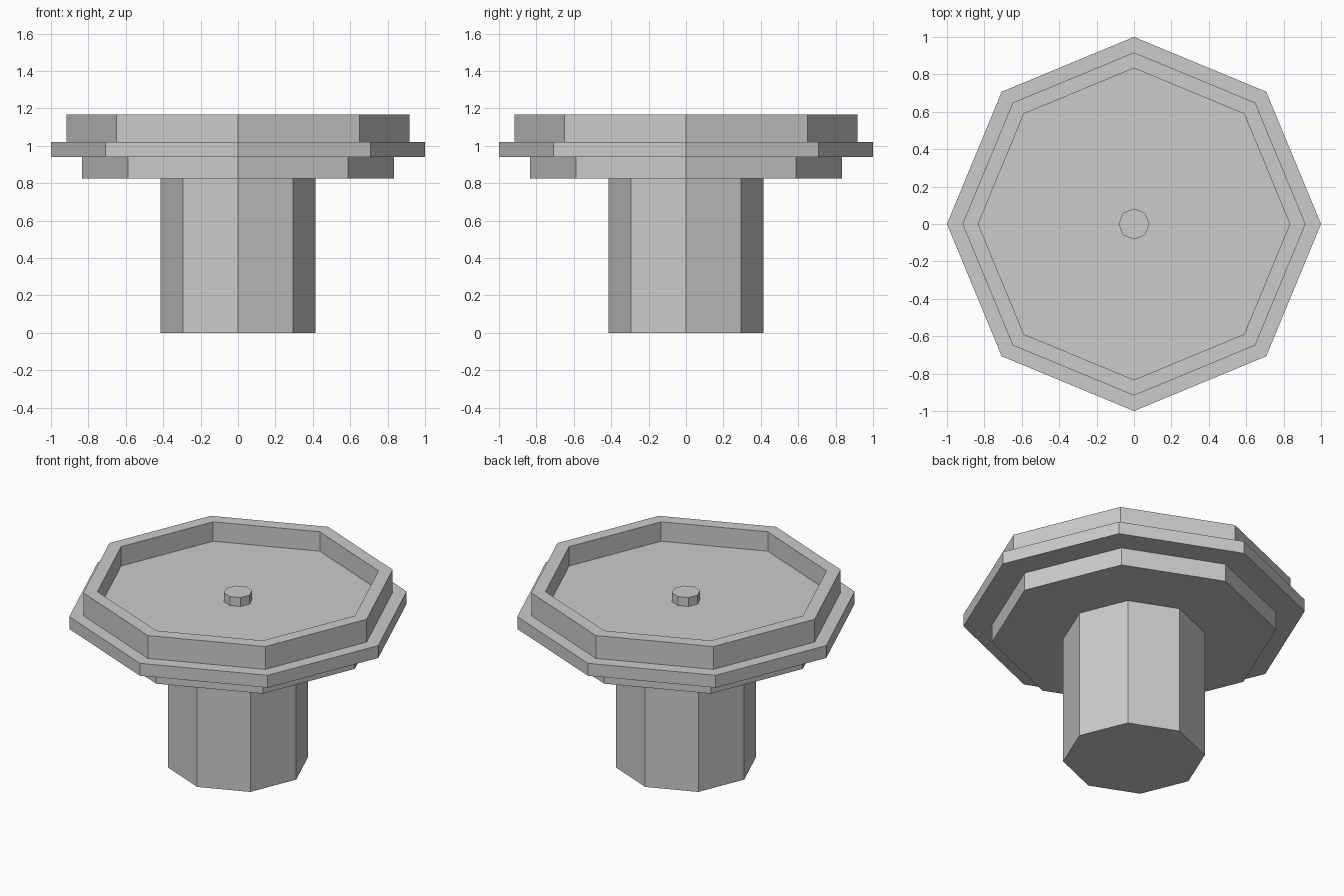
import bpy, bmesh, math

if "Cube" in bpy.data.objects:
    bpy.data.objects.remove(bpy.data.objects["Cube"])

SIDES = 8


def lathe(name, profile):
    """Revolve (radius, z) points into a flat-faced octagonal solid, capping both ends."""
    bm = bmesh.new()
    rings = []
    for r, z in profile:
        rings.append([bm.verts.new((r * math.cos(math.tau * i / SIDES),
                                    r * math.sin(math.tau * i / SIDES), z))
                      for i in range(SIDES)])
    for a, b in zip(rings, rings[1:]):
        for i in range(SIDES):
            j = (i + 1) % SIDES
            bm.faces.new((a[i], a[j], b[j], b[i]))
    bm.faces.new(rings[0][::-1])
    bm.faces.new(rings[-1])
    bmesh.ops.recalc_face_normals(bm, faces=bm.faces[:])
    mesh = bpy.data.meshes.new(name)
    bm.to_mesh(mesh)
    bm.free()
    obj = bpy.data.objects.new(name, mesh)
    bpy.context.collection.objects.link(obj)
    return obj


# Pedestal
lathe("column", [(0.415, 0), (0.415, 0.825)])

# Stepped bowl: underside tier, wide ledge, raised rim, sunken floor
lathe("basin", [(0.833, 0.825), (0.833, 0.94), (1.0, 0.94), (1.0, 1.02),
                (0.917, 1.02), (0.917, 1.167), (0.833, 1.167), (0.833, 1.042)])

# Small nozzle in the middle of the floor
lathe("spout", [(0.083, 1.042), (0.083, 1.10)])
